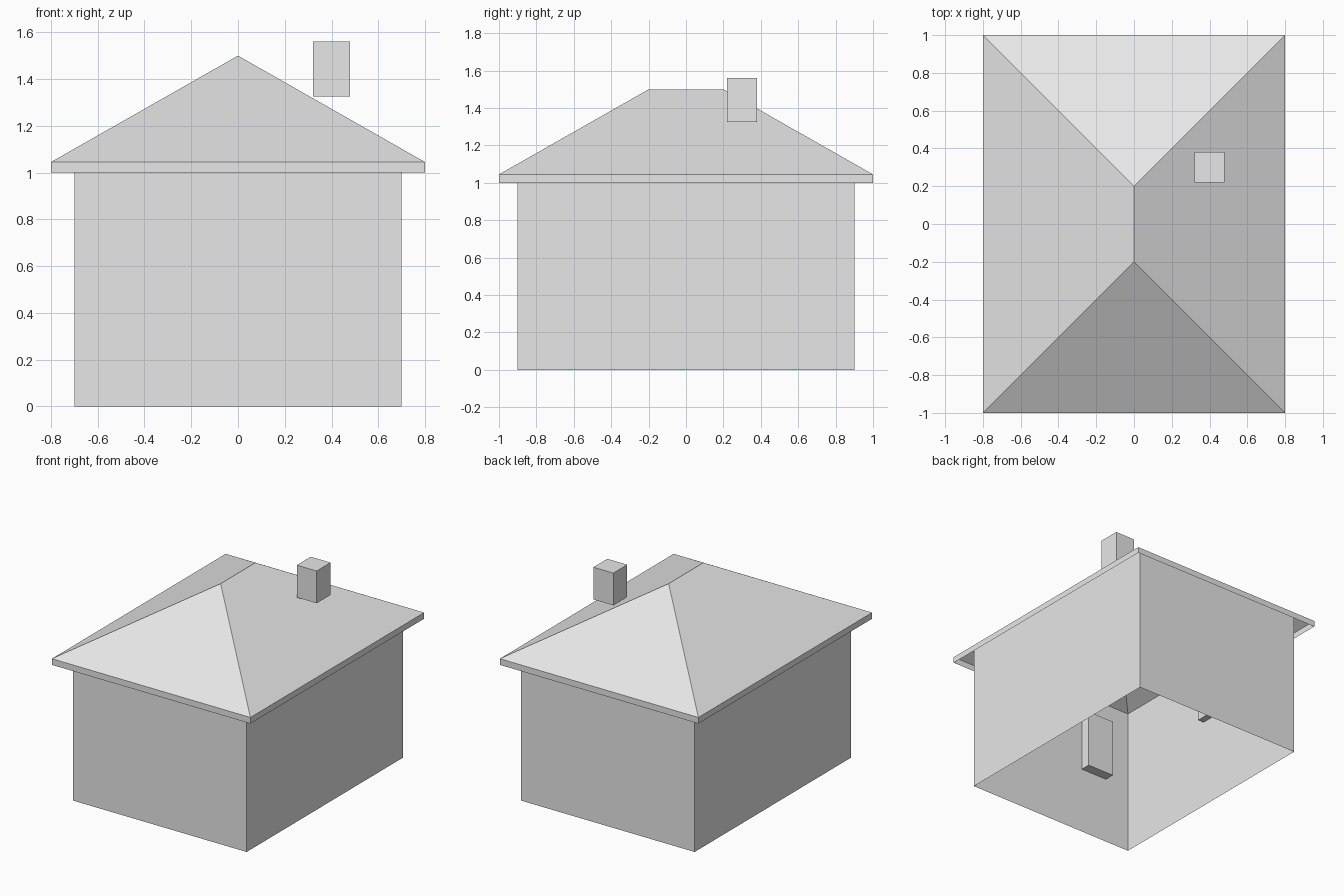
import bpy

if "Cube" in bpy.data.objects:
    bpy.data.objects.remove(bpy.data.objects["Cube"])

grey = bpy.data.materials.new("plain_grey")
grey.diffuse_color = (0.8, 0.8, 0.8, 1.0)
grey.use_nodes = True
grey.node_tree.nodes["Principled BSDF"].inputs["Base Color"].default_value = grey.diffuse_color


def add_mesh(name, verts, faces):
    mesh = bpy.data.meshes.new(name)
    mesh.from_pydata(verts, [], faces)
    mesh.materials.append(grey)
    obj = bpy.data.objects.new(name, mesh)
    bpy.context.collection.objects.link(obj)
    return obj


def ring(hx, hy, z):
    return [(-hx, -hy, z), (hx, -hy, z), (hx, hy, z), (-hx, hy, z)]


# quads joining two stacked four-point rings
SIDES = [(i, (i + 1) % 4, (i + 1) % 4 + 4, i + 4) for i in range(4)]


def add_box(name, x0, x1, y0, y1, z0, z1):
    cx, cy = (x0 + x1) / 2, (y0 + y1) / 2
    verts = [(x + cx, y + cy, z) for h in (z0, z1)
             for x, y, z in ring((x1 - x0) / 2, (y1 - y0) / 2, h)]
    return add_mesh(name, verts, SIDES + [(3, 2, 1, 0), (4, 5, 6, 7)])


# Walls: a shell, open below and tucked up under the roof
add_mesh("walls", ring(0.7, 0.9, 0) + ring(0.7, 0.9, 1.1), SIDES)

# Hip roof: fascia band and four slopes, open underneath
roof_verts = ring(0.8, 1.0, 1.0) + ring(0.8, 1.0, 1.045) + [(0, -0.2, 1.5), (0, 0.2, 1.5)]
add_mesh("hip_roof", roof_verts,
         SIDES + [(4, 5, 8), (5, 6, 9, 8), (6, 7, 9), (7, 4, 8, 9)])

# Chimney block
add_box("chimney", 0.32, 0.48, 0.22, 0.38, 1.325, 1.56)

# Window boxes on the inner faces of the front and side walls
for side, s in (("left", -1), ("right", 1)):
    fx = sorted((s * 0.28, s * 0.50))
    add_box("front_window_" + side, *fx, -0.899, -0.825, 0.50, 0.93)
    sx = sorted((s * 0.65, s * 0.699))
    add_box("side_window_" + side, *sx, -0.08, 0.08, 0.67, 0.93)
